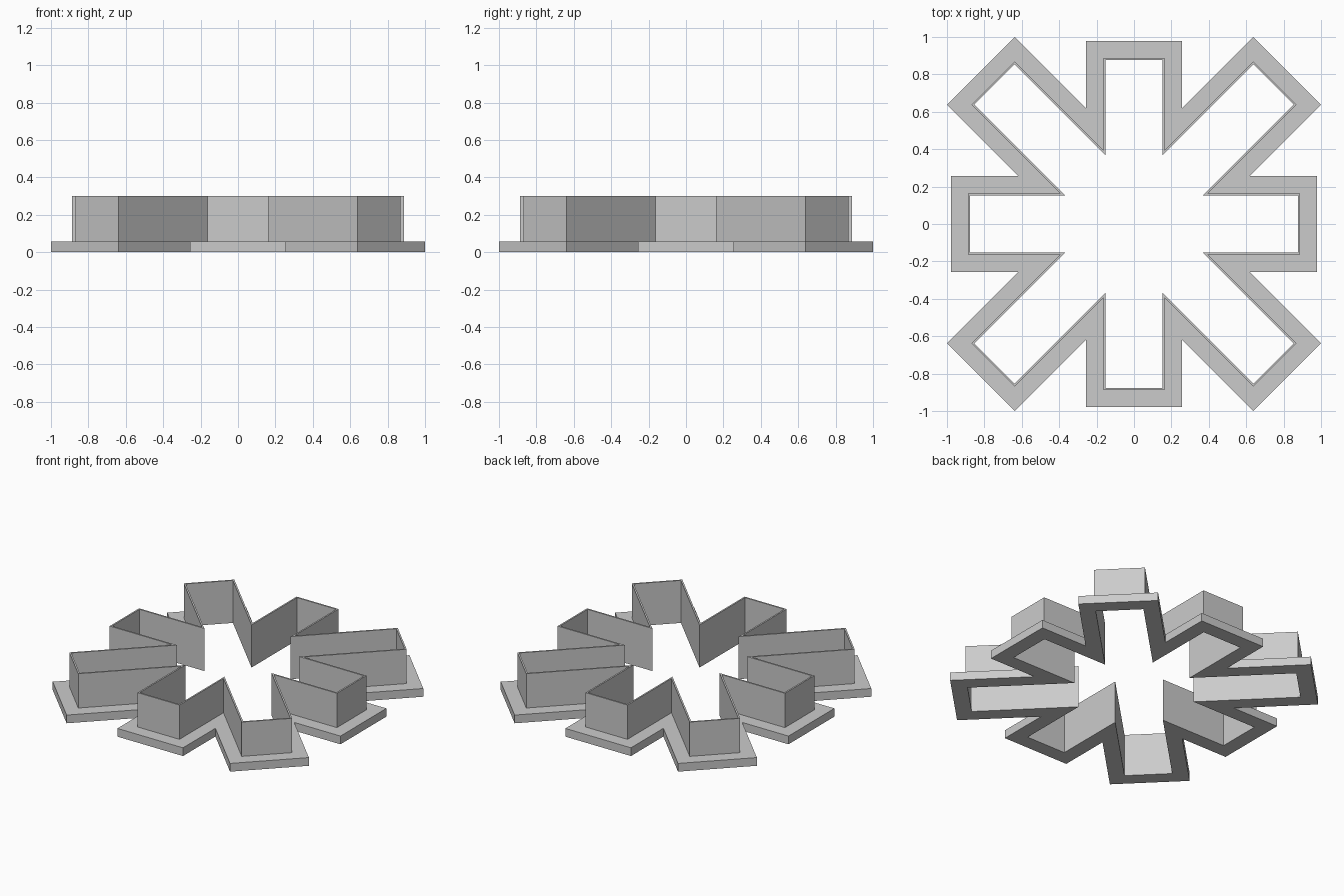
import bpy
import bmesh
from math import pi, tan
from mathutils import Matrix, Vector

if "Cube" in bpy.data.objects:
    bpy.data.objects.remove(bpy.data.objects["Cube"])

HALF_WIDTH = 0.153       # inner half width of each arm
STRAIGHT_REACH = 0.876   # inner end of the arms along x and y
DIAGONAL_REACH = 1.055   # inner end of the diagonal arms
WALL = 0.011
FLANGE = 0.103
FLANGE_TOP = 0.058
HEIGHT = 0.3


def material(name, value):
    mat = bpy.data.materials.new(name)
    mat.use_nodes = True
    colour = (value, value, value, 1)
    mat.diffuse_color = colour
    mat.node_tree.nodes["Principled BSDF"].inputs["Base Color"].default_value = colour
    return mat


def star_outline(offset):
    """Eight-armed outline, grown outward by offset."""
    w = HALF_WIDTH + offset
    valley = w / tan(pi / 8)
    points = []
    for arm in range(8):
        reach = (DIAGONAL_REACH if arm % 2 else STRAIGHT_REACH) + offset
        turn = Matrix.Rotation(arm * pi / 4, 3, "Z")
        for corner in ((valley, -w), (reach, -w), (reach, w)):
            points.append(turn @ Vector((*corner, 0)))
    return points


# Stepped section: thin upright wall rising from a wide flat flange
section = [(0, 0), (FLANGE, 0), (FLANGE, FLANGE_TOP),
           (WALL, FLANGE_TOP), (WALL, HEIGHT), (0, HEIGHT)]

bm = bmesh.new()
loops = [[bm.verts.new(p + Vector((0, 0, z))) for p in star_outline(offset)]
         for offset, z in section]
for i, loop in enumerate(loops):
    following = loops[(i + 1) % len(loops)]
    for j in range(len(loop)):
        k = (j + 1) % len(loop)
        bm.faces.new((loop[j], loop[k], following[k], following[j]))
bmesh.ops.recalc_face_normals(bm, faces=bm.faces)

mesh = bpy.data.meshes.new("flanged_star_wall")
bm.to_mesh(mesh)
bm.free()
mesh.materials.append(material("plain_grey", 0.6))
cutter = bpy.data.objects.new("flanged_star_wall", mesh)
bpy.context.collection.objects.link(cutter)
